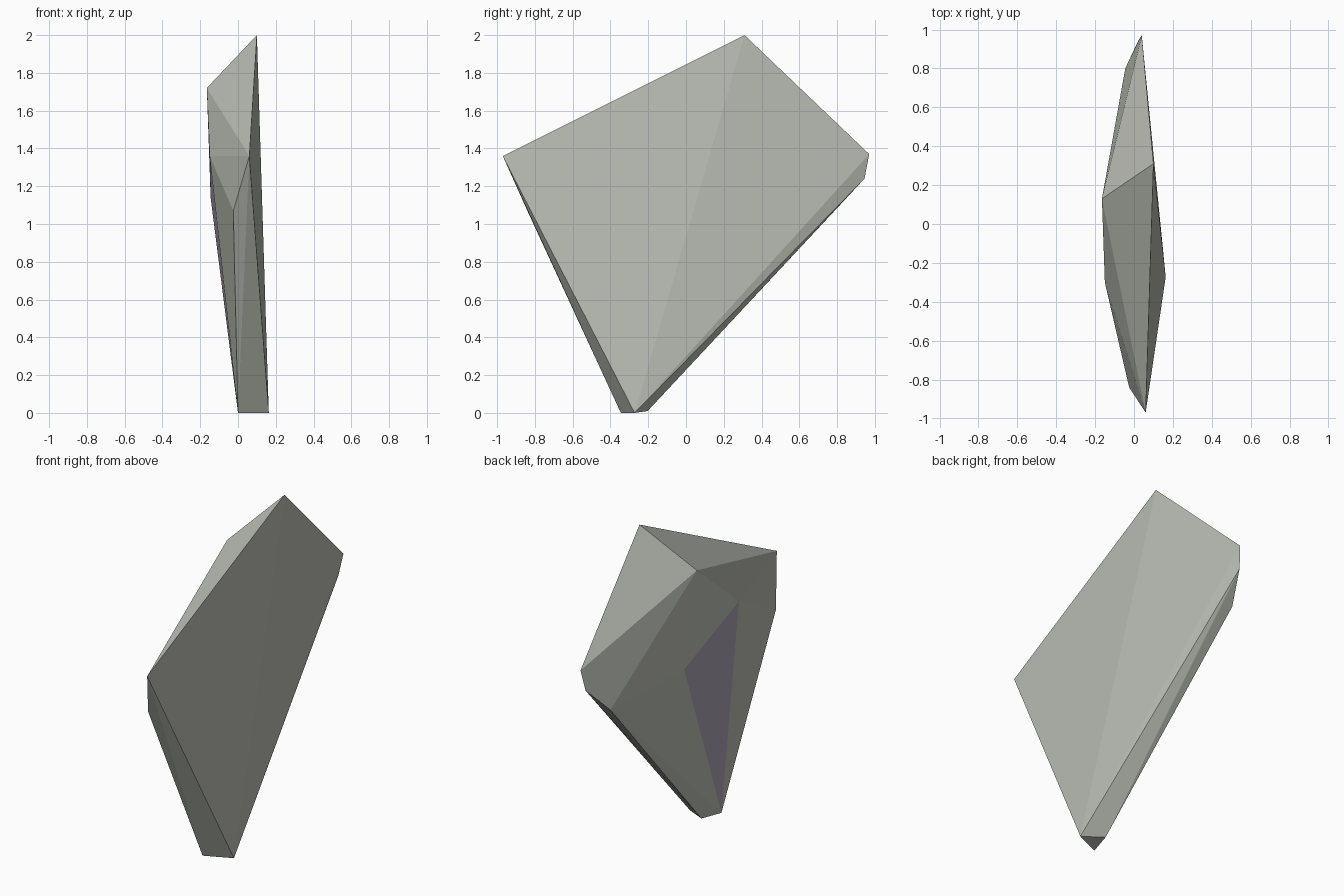
import bpy, bmesh
from mathutils import Vector

if "Cube" in bpy.data.objects:
    bpy.data.objects.remove(bpy.data.objects["Cube"])


def material(name, rgb):
    m = bpy.data.materials.new(name)
    m.diffuse_color = (*rgb, 1.0)
    m.use_nodes = True
    m.node_tree.nodes["Principled BSDF"].inputs["Base Color"].default_value = m.diffuse_color
    return m


# Corners of the faceted shard
back_facet = [(-0.15, -0.30, 1.36), (-0.145, 0.225, 1.14), (0.0, -0.345, 0.0)]
crown = [(0.10, 0.31, 2.0), (-0.165, 0.13, 1.72)]
front_corner = [(0.06, -0.97, 1.36), (-0.025, -0.84, 1.07)]
rear_corner = [(0.04, 0.97, 1.37), (0.023, 0.945, 1.24), (-0.045, 0.80, 1.084)]
foot = [(0.163, -0.272, 0.0), (0.037, -0.203, 0.01)]

# Wrap the corners in a convex skin
bm = bmesh.new()
for co in back_facet + crown + front_corner + rear_corner + foot:
    bm.verts.new(co)
bmesh.ops.convex_hull(bm, input=bm.verts[:])
bmesh.ops.recalc_face_normals(bm, faces=bm.faces[:])

# The facet on the left side carries the mauve colour
centre = sum((Vector(c) for c in back_facet), Vector()) / 3
mauve_face = min(bm.faces, key=lambda f: (f.calc_center_median() - centre).length)
for f in bm.faces:
    f.smooth = False
    f.material_index = 1 if f == mauve_face else 0

mesh = bpy.data.meshes.new("rock_shard")
bm.to_mesh(mesh)
bm.free()
mesh.materials.append(material("stone grey", (0.50, 0.52, 0.465)))
mesh.materials.append(material("mauve grey", (0.41, 0.36, 0.44)))
shard = bpy.data.objects.new("rock_shard", mesh)
bpy.context.collection.objects.link(shard)
